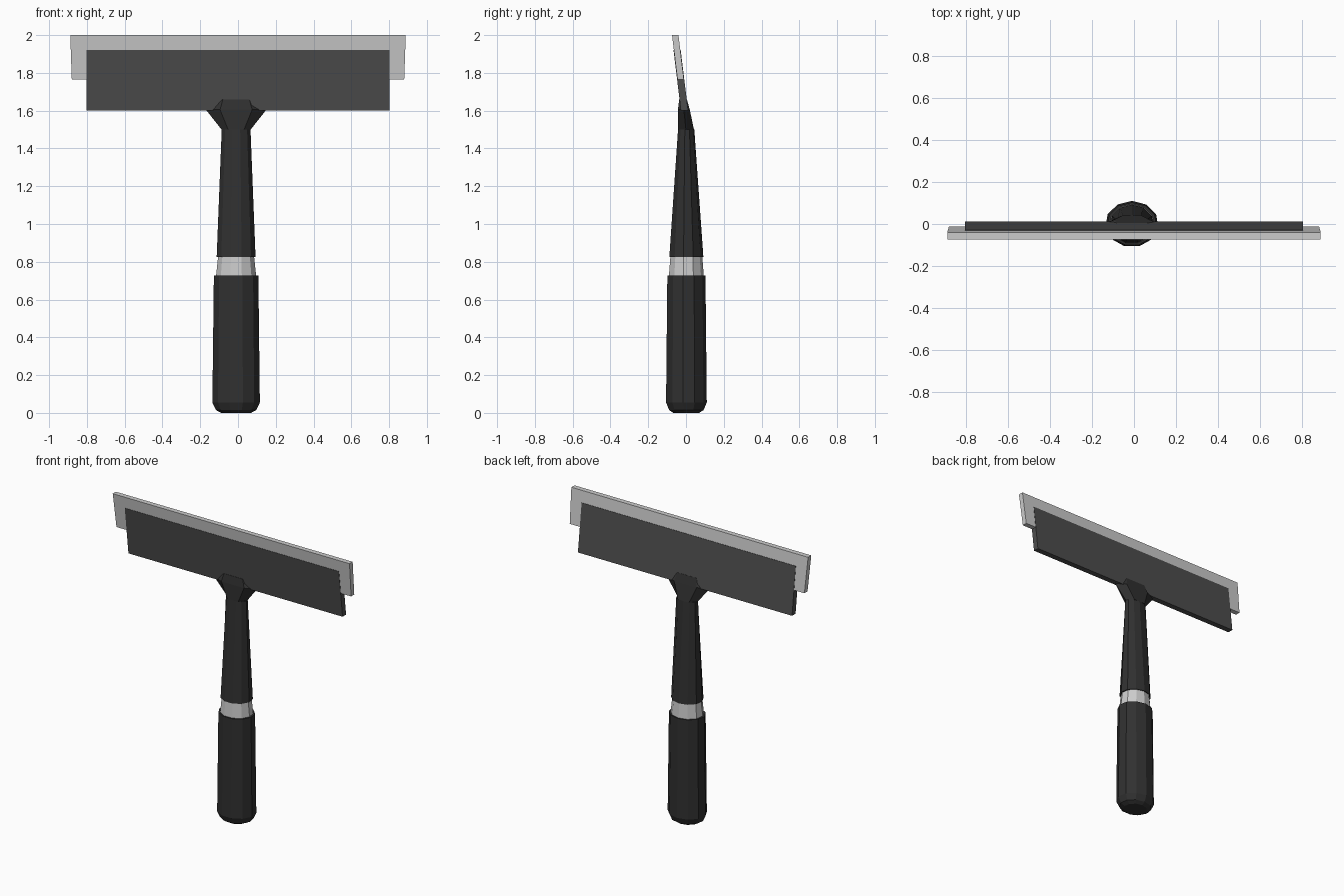
import bpy, bmesh
from math import cos, sin, pi, tau

if "Cube" in bpy.data.objects:
    bpy.data.objects.remove(bpy.data.objects["Cube"])


def material(name, v):
    m = bpy.data.materials.new(name)
    m.diffuse_color = (v, v, v, 1)
    m.use_nodes = True
    m.node_tree.nodes["Principled BSDF"].inputs["Base Color"].default_value = m.diffuse_color
    return m


BLACK = material("black_rubber", 0.03)
DARK = material("dark_grey", 0.075)


def loft(name, rings, mat=None):
    """Skin a stack of closed rings and cap both ends."""
    bm = bmesh.new()
    loops = [[bm.verts.new(p) for p in ring] for ring in rings]
    n = len(loops[0])
    for a, b in zip(loops, loops[1:]):
        for i in range(n):
            j = (i + 1) % n
            bm.faces.new((a[i], a[j], b[j], b[i]))
    bm.faces.new(loops[0][::-1])
    bm.faces.new(loops[-1])
    bmesh.ops.recalc_face_normals(bm, faces=bm.faces)
    me = bpy.data.meshes.new(name)
    bm.to_mesh(me)
    bm.free()
    ob = bpy.data.objects.new(name, me)
    bpy.context.collection.objects.link(ob)
    if mat:
        me.materials.append(mat)
    return ob


CX = -0.01   # handle axis


def oval(z, rx, ry, n=11):
    return [(CX + rx * cos(pi / 2 + tau * i / n), ry * sin(pi / 2 + tau * i / n), z)
            for i in range(n)]


def hexagon(z, tip, side, front, back):
    mid = (front + back) / 2
    pts = [(tip, mid), (side, back), (-side, back), (-tip, mid), (-side, front), (side, front)]
    return [(CX + x, y, z) for x, y in pts]


def slab(z, half_x, thick):
    """Cross-section of the forward-leaning head at height z."""
    y = -0.008 - 0.122 * (z - 1.6)
    t = thick / 2
    return [(half_x, y - t, z), (half_x, y + t, z), (-half_x, y + t, z), (-half_x, y - t, z)]


# Grip, collar and neck
loft("grip", [oval(0, 0.08, 0.07), oval(0.015, 0.108, 0.093),
              oval(0.055, 0.127, 0.11), oval(0.727, 0.119, 0.103)], BLACK)
loft("collar", [oval(0.70, 0.109, 0.095), oval(0.727, 0.107, 0.094), oval(0.83, 0.096, 0.086)])
loft("neck", [oval(0.825, 0.104, 0.092), oval(1.5, 0.077, 0.044)], BLACK)

# Flared socket holding the head
loft("socket", [hexagon(1.5, 0.077, 0.042, -0.043, 0.042),
                hexagon(1.605, 0.16, 0.085, -0.043, 0.02),
                hexagon(1.66, 0.076, 0.07, -0.036, 0.005)], BLACK)

# Clamp plate and blade
loft("clamp", [slab(1.6, 0.803, 0.038), slab(1.922, 0.803, 0.038)], DARK)
loft("blade", [slab(1.765, 0.88, 0.034), slab(2.0, 0.888, 0.034)])
